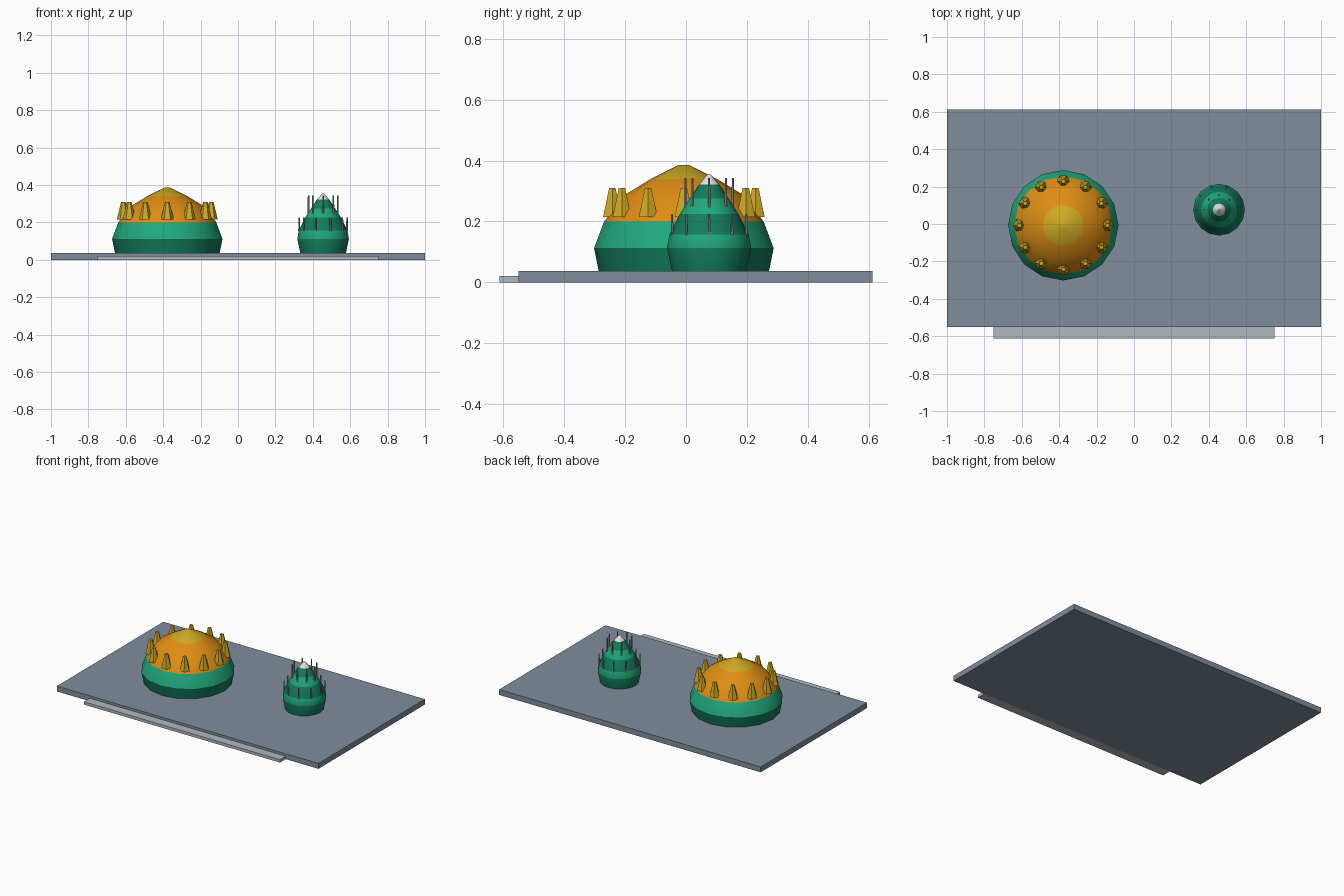
import bpy, math

cube = bpy.data.objects.get("Cube")
if cube:
    bpy.data.objects.remove(cube, do_unlink=True)


def material(name, r, g, b):
    m = bpy.data.materials.new(name)
    m.use_nodes = True
    m.diffuse_color = (r, g, b, 1)
    m.node_tree.nodes["Principled BSDF"].inputs["Base Color"].default_value = (r, g, b, 1)
    return m


slate = material("slate", 0.22, 0.27, 0.34)
light_grey = material("light grey", 0.43, 0.48, 0.53)
green = material("green", 0.014, 0.39, 0.2)
dark_green = material("dark green", 0.006, 0.2, 0.11)
orange = material("orange", 0.74, 0.27, 0.007)
yellow = material("yellow", 0.62, 0.4, 0.017)
silver = material("silver", 0.33, 0.32, 0.32)
white = material("white", 0.75, 0.75, 0.75)


def box(name, lo, hi, mat):
    bpy.ops.mesh.primitive_cube_add(size=1, location=[(a + b) / 2 for a, b in zip(lo, hi)])
    ob = bpy.context.object
    ob.name = name
    ob.scale = [b - a for a, b in zip(lo, hi)]
    ob.data.materials.append(mat)


def lathe(name, center, profile, bands, sides=16):
    """Turn (radius, z) rings round the centre; one material per band."""
    verts, faces, slots = [], [], []
    mats = list(dict.fromkeys(bands))
    for r, z in profile:
        for i in range(sides):
            a = math.tau * i / sides
            verts.append((r * math.cos(a), r * math.sin(a), z))
    for k, mat in enumerate(bands):
        for i in range(sides):
            j = (i + 1) % sides
            p, q = k * sides, (k + 1) * sides
            faces.append((p + i, p + j, q + j, q + i))
            slots.append(mats.index(mat))
    faces.append(tuple(reversed(range(sides))))
    slots.append(mats.index(bands[0]))
    top = len(bands) * sides
    faces.append(tuple(range(top, top + sides)))
    slots.append(mats.index(bands[-1]))
    mesh = bpy.data.meshes.new(name)
    mesh.from_pydata(verts, [], faces)
    for m in mats:
        mesh.materials.append(m)
    for poly, s in zip(mesh.polygons, slots):
        poly.material_index = s
    ob = bpy.data.objects.new(name, mesh)
    ob.location = (center[0], center[1], 0)
    bpy.context.collection.objects.link(ob)
    bpy.ops.object.select_all(action='DESELECT')
    ob.select_set(True)
    bpy.context.view_layer.objects.active = ob
    bpy.ops.object.shade_smooth_by_angle(angle=math.radians(30))


def spike_ring(name, center, count, radius, z0, z1, r0, r1, sides, mat):
    for i in range(count):
        a = math.tau * i / count
        spot = (center[0] + radius * math.cos(a), center[1] + radius * math.sin(a))
        lathe(f"{name}_{i + 1}", spot, [(r0, z0), (r1, z1)], [mat], sides)


# Ground slab and front step
box("ground_slab", (-1, -0.55, 0), (1, 0.613, 0.037), slate)
box("front_step", (-0.75, -0.613, 0), (0.75, -0.55, 0.02), light_grey)

# Large dome with a crown of blunt spikes
dome = (-0.378, -0.007)
lathe("large_dome", dome,
      [(0.28, 0.037), (0.295, 0.112), (0.262, 0.2), (0.19, 0.29), (0.108, 0.34), (0.016, 0.386)],
      [dark_green, green, orange, orange, yellow])
spike_ring("dome_spike", dome, 12, 0.235, 0.215, 0.31, 0.035, 0.012, 6, yellow)

# Small banded dome with two rings of thin spines
bud = (0.455, 0.076)
lathe("small_dome", bud,
      [(0.122, 0.037), (0.138, 0.112), (0.13, 0.157), (0.096, 0.225), (0.064, 0.275),
       (0.033, 0.322), (0.005, 0.355)],
      [dark_green, green, dark_green, green, dark_green, white])
spike_ring("lower_spine", bud, 10, 0.128, 0.155, 0.225, 0.005, 0.004, 6, silver)
spike_ring("upper_spine", bud, 8, 0.078, 0.24, 0.343, 0.005, 0.004, 6, silver)
